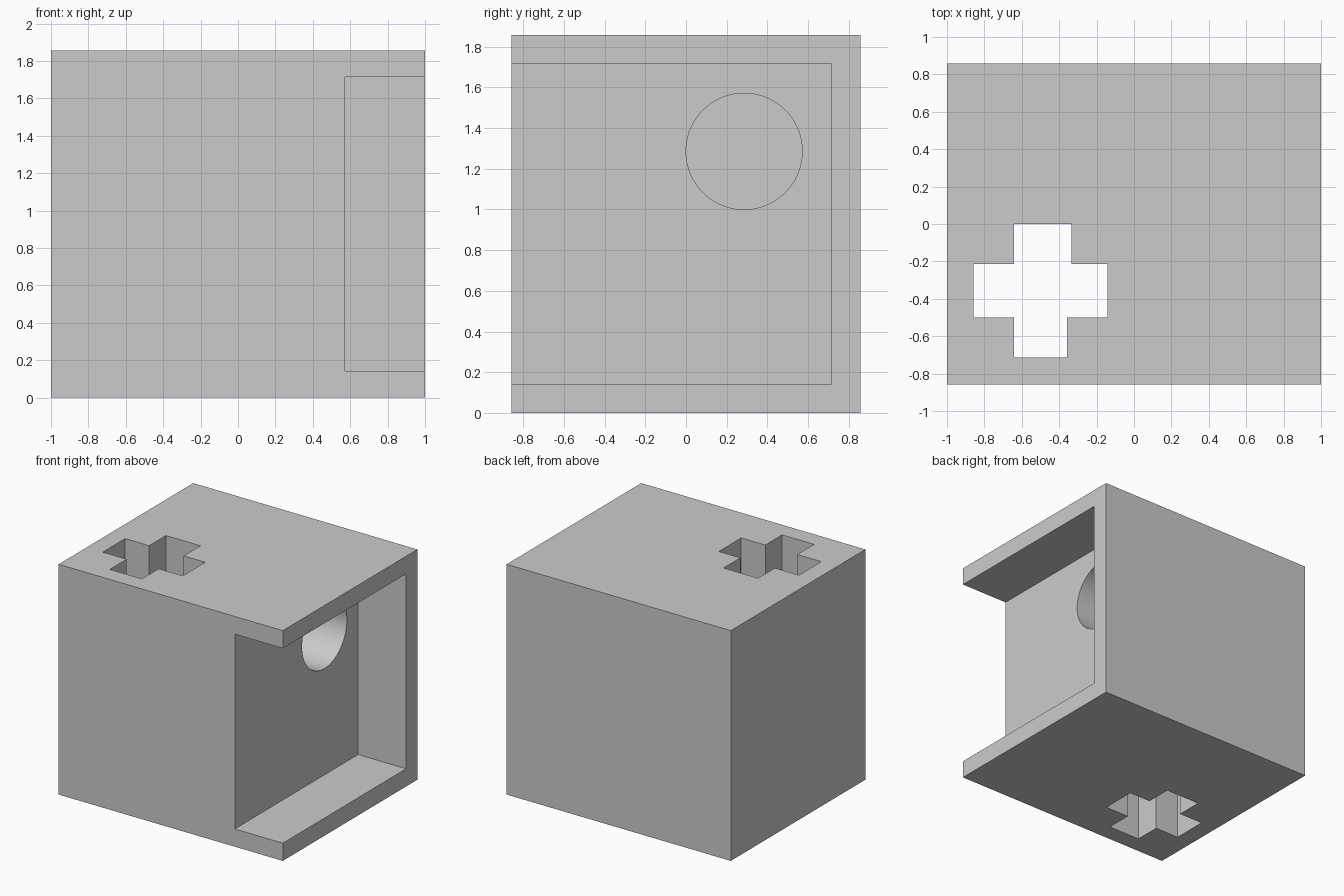
import bpy
import bmesh
from math import pi
from mathutils import Matrix, Vector

cube = bpy.data.objects.get("Cube")
if cube:
    bpy.data.objects.remove(cube, do_unlink=True)

U = 1 / 7                      # module: the block is 14 x 12 x 13 modules
W, D, H = 14 * U, 12 * U, 13 * U

grey = bpy.data.materials.new("plain grey")
grey.use_nodes = True
colour = (0.6, 0.6, 0.6, 1)
grey.diffuse_color = colour
grey.node_tree.nodes["Principled BSDF"].inputs["Base Color"].default_value = colour


def finish(name, bm):
    bmesh.ops.recalc_face_normals(bm, faces=bm.faces)
    mesh = bpy.data.meshes.new(name)
    bm.to_mesh(mesh)
    bm.free()
    mesh.materials.append(grey)
    obj = bpy.data.objects.new(name, mesh)
    bpy.context.collection.objects.link(obj)
    return obj


def box(name, low, high):
    low, high = Vector(low), Vector(high)
    bm = bmesh.new()
    fit = Matrix.Translation((low + high) / 2) @ Matrix.Diagonal((high - low).to_4d())
    bmesh.ops.create_cube(bm, size=1, matrix=fit)
    return finish(name, bm)


def prism(name, outline, low, high):
    bm = bmesh.new()
    face = bm.faces.new([bm.verts.new((x, y, low)) for x, y in outline])
    extruded = bmesh.ops.extrude_face_region(bm, geom=[face])["geom"]
    verts = [v for v in extruded if isinstance(v, bmesh.types.BMVert)]
    bmesh.ops.translate(bm, verts=verts, vec=(0, 0, high - low))
    return finish(name, bm)


def cylinder(name, start, end, y, z, radius, sides=64):
    bm = bmesh.new()
    place = (Matrix.Translation(((start + end) / 2, y, z))
             @ Matrix.Rotation(pi / 2, 4, "Y") @ Matrix.Rotation(pi / sides, 4, "Z"))
    bmesh.ops.create_cone(bm, cap_ends=True, segments=sides, radius1=radius,
                          radius2=radius, depth=end - start, matrix=place)
    return finish(name, bm)


def cut(target, cutter):
    cutter.hide_render = True
    mod = target.modifiers.new(cutter.name, "BOOLEAN")
    mod.operation, mod.solver, mod.object = "DIFFERENCE", "EXACT", cutter
    bpy.context.view_layer.objects.active = target
    bpy.ops.object.modifier_apply(modifier=mod.name)
    bpy.data.objects.remove(cutter, do_unlink=True)


# Solid block
block = box("block", (-W / 2, -D / 2, 0), (W / 2, D / 2, H))

# Side recess, open towards the front
cut(block, box("side_recess", (4 * U, -D, U), (W, D / 2 - U, H - U)))

# Cross-shaped shaft from top to bottom
left, right, front, back = -6 * U, -U, -5 * U, 0
near, far = -3.5 * U, -1.5 * U
inner, lower_right, upper_right = -4.5 * U, -2.5 * U, -0.335
cross = [(inner, front), (lower_right, front), (lower_right, near), (right, near),
         (right, far), (upper_right, far), (upper_right, back), (inner, back),
         (inner, far), (left, far), (left, near), (inner, near)]
cut(block, prism("cross_shaft", cross, -U, H + U))

# Blind round bore in the recess floor
cut(block, cylinder("round_bore", -3 * U, 5 * U, 2 * U, 9 * U, 2 * U))

# Smooth bore, sharp edges elsewhere
bpy.ops.object.select_all(action="DESELECT")
block.select_set(True)
bpy.context.view_layer.objects.active = block
bpy.ops.object.shade_smooth_by_angle(angle=pi / 6)
